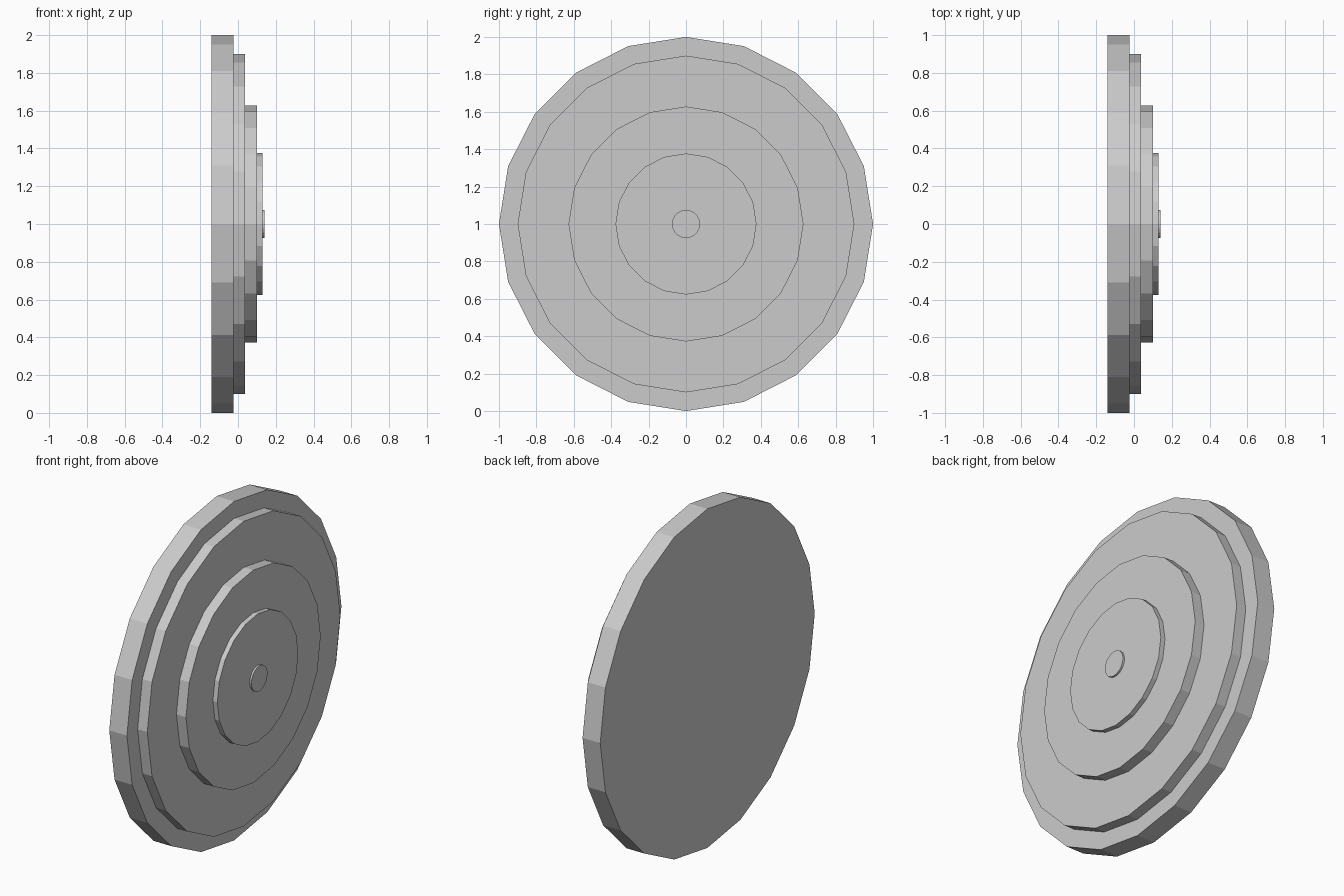
import bpy
from math import pi

if "Cube" in bpy.data.objects:
    bpy.data.objects.remove(bpy.data.objects["Cube"])

SIDES = 20
CENTRE_Z = 1.0


def disc(name, radius, x0, x1):
    """Flat-faced disc with its axis along x, spanning x0 to x1."""
    bpy.ops.mesh.primitive_cylinder_add(
        vertices=SIDES, radius=radius, depth=x1 - x0,
        location=((x0 + x1) / 2, 0, CENTRE_Z), rotation=(0, pi / 2, 0))
    bpy.context.object.name = name


# Stepped stack: each disc rests on the face of the one before it
steps = [
    ("base_disc", 1.0, -0.025),
    ("outer_step", 0.9, 0.038),
    ("middle_step", 0.628, 0.1),
    ("inner_step", 0.377, 0.129),
    ("centre_button", 0.075, 0.14),
]
x = -0.14
for name, radius, x_end in steps:
    disc(name, radius, x, x_end)
    x = x_end
